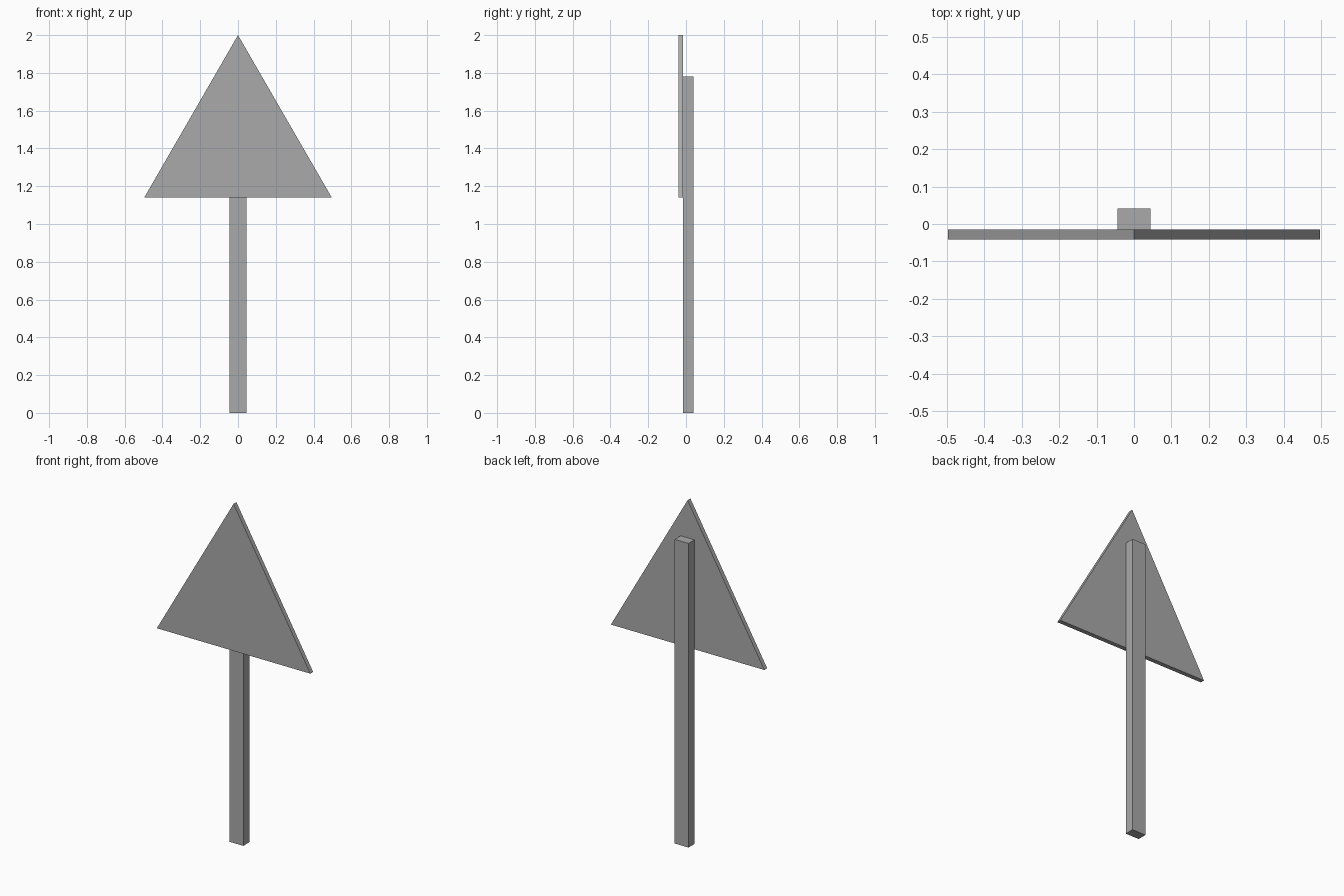
import bpy
import bmesh

if "Cube" in bpy.data.objects:
    bpy.data.objects.remove(bpy.data.objects["Cube"])

grey = bpy.data.materials.new("plain grey")
grey.diffuse_color = (0.4, 0.4, 0.4, 1)
grey.use_nodes = True
grey.node_tree.nodes["Principled BSDF"].inputs["Base Color"].default_value = grey.diffuse_color


def extruded(name, outline, y0, y1):
    """Extrude an x-z outline from y0 (front) to y1 (back)."""
    bm = bmesh.new()
    face = bm.faces.new([bm.verts.new((x, y0, z)) for x, z in outline])
    ext = bmesh.ops.extrude_face_region(bm, geom=[face])
    moved = [v for v in ext["geom"] if isinstance(v, bmesh.types.BMVert)]
    bmesh.ops.translate(bm, verts=moved, vec=(0, y1 - y0, 0))
    bmesh.ops.recalc_face_normals(bm, faces=bm.faces)
    mesh = bpy.data.meshes.new(name)
    bm.to_mesh(mesh)
    bm.free()
    mesh.materials.append(grey)
    obj = bpy.data.objects.new(name, mesh)
    bpy.context.collection.objects.link(obj)
    return obj


# Triangular sign plate, mounted on the front of the post
extruded("sign_plate", [(-0.497, 1.139), (0.497, 1.139), (0, 2.0)], -0.041, -0.0148)

# Rectangular post
w = 0.0445
extruded("post", [(-w, 0), (w, 0), (w, 1.78), (-w, 1.78)], -0.0148, 0.041)
